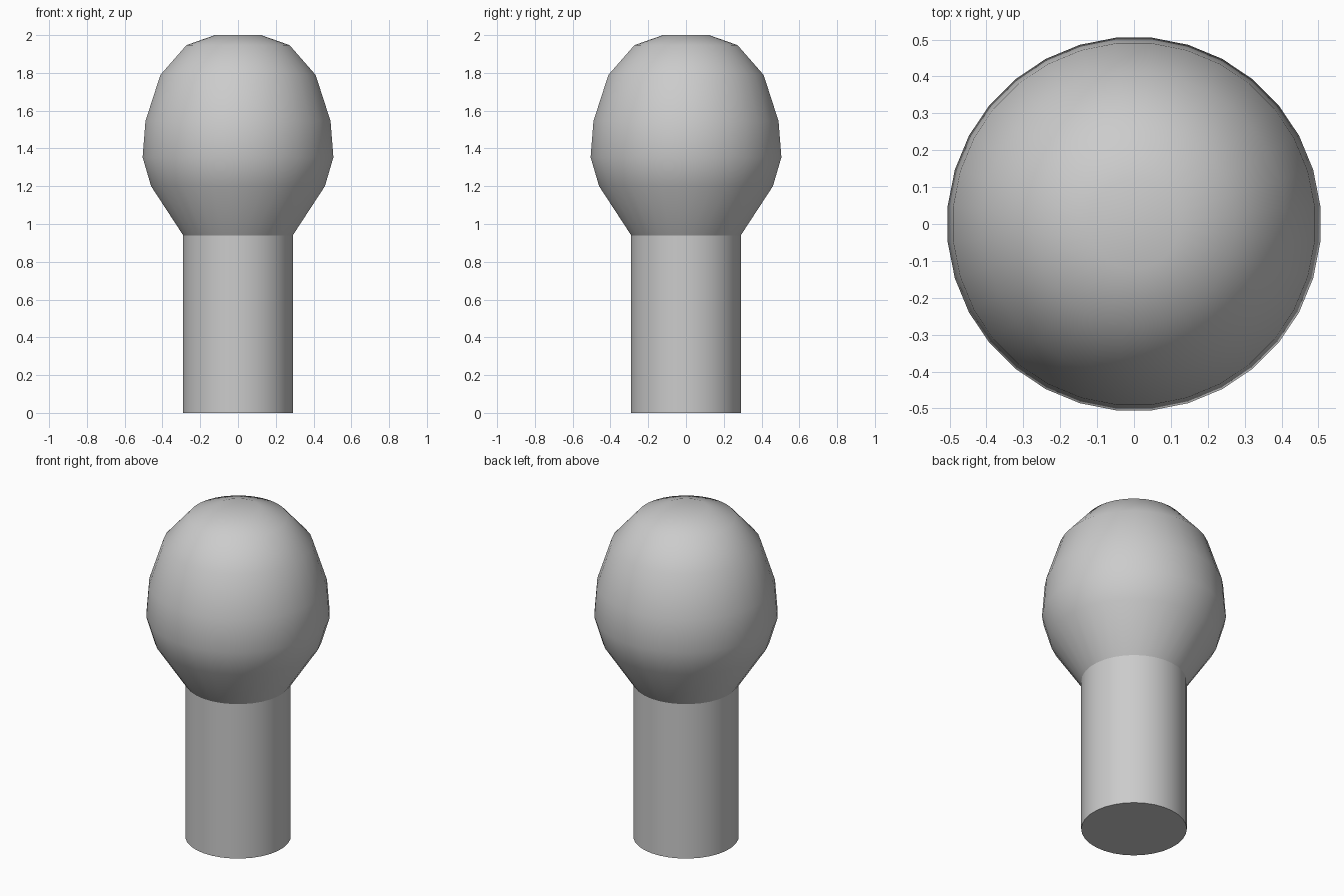
import bpy, bmesh, math

if "Cube" in bpy.data.objects:
    bpy.data.objects.remove(bpy.data.objects["Cube"])

SIDES = 32
FIT = 1 / math.cos(math.pi / SIDES)  # flat sides face the axes


def lathe(name, profile, cap_bottom=False, cap_top=False, angle=40):
    bm = bmesh.new()
    rings = []
    for r, z in profile:
        ring = []
        for i in range(SIDES):
            a = (i + 0.5) * 2 * math.pi / SIDES
            ring.append(bm.verts.new((r * FIT * math.cos(a), r * FIT * math.sin(a), z)))
        rings.append(ring)
    for low, high in zip(rings, rings[1:]):
        for i in range(SIDES):
            j = (i + 1) % SIDES
            bm.faces.new((low[i], low[j], high[j], high[i]))
    if cap_bottom:
        bm.faces.new(rings[0][::-1])
    if cap_top:
        bm.faces.new(rings[-1])
    mesh = bpy.data.meshes.new(name)
    bm.to_mesh(mesh)
    bm.free()
    obj = bpy.data.objects.new(name, mesh)
    bpy.context.collection.objects.link(obj)
    bpy.ops.object.select_all(action='DESELECT')
    obj.select_set(True)
    bpy.context.view_layer.objects.active = obj
    bpy.ops.object.shade_smooth_by_angle(angle=math.radians(angle))
    return obj


# Straight cylindrical stem
lathe("stem", [(0.29, 0), (0.29, 0.94)], cap_bottom=True)

# Rounded head flaring out of the stem, with a small flat top
lathe("head", [(0.29, 0.94), (0.46, 1.2), (0.505, 1.353), (0.49, 1.545),
               (0.411, 1.789), (0.273, 1.947), (0.122, 2.0)], cap_top=True)
